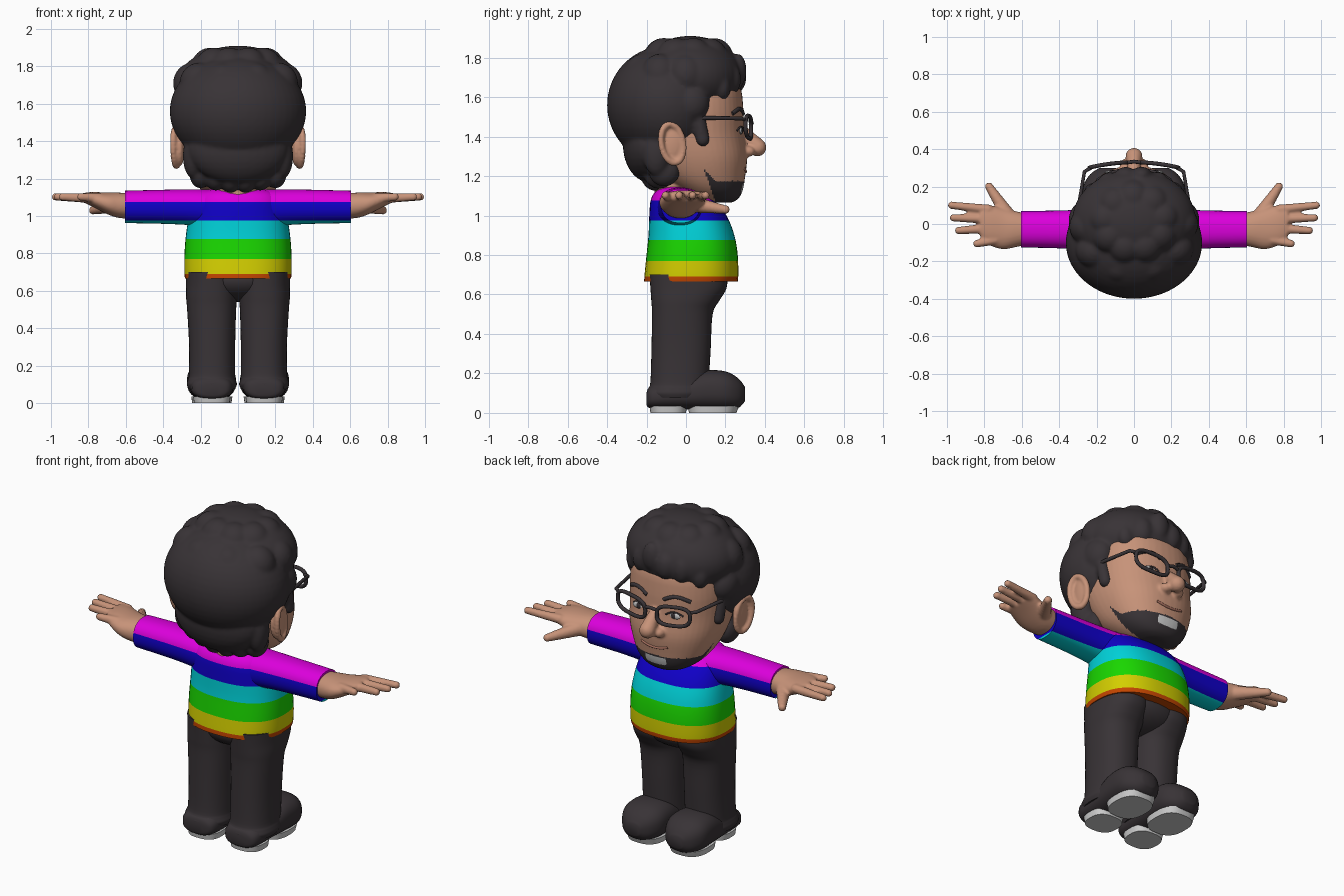
import bpy, bmesh, math
from mathutils import Matrix, Vector
from mathutils.bvhtree import BVHTree

cube = bpy.data.objects.get("Cube")
if cube:
    bpy.data.objects.remove(cube, do_unlink=True)


def material(name, *rgb):
    m = bpy.data.materials.new(name)
    m.use_nodes = True
    m.diffuse_color = (*rgb, 1)
    m.node_tree.nodes["Principled BSDF"].inputs["Base Color"].default_value = (*rgb, 1)
    return m


skin = material("skin", .57, .29, .19)
dark = material("charcoal", .04, .033, .037)
grey = material("light_grey", .6, .6, .6)
lip = material("lip", .4, .17, .12)
knit = [material("red_orange", .55, .06, 0), material("yellow", .65, .62, 0),
        material("green", .01, .68, 0), material("cyan", 0, .65, .7),
        material("blue", .005, 0, .58), material("magenta", .72, 0, .72)]


def ball(bm, c, r, seg=24):
    """Ellipsoid with centre c and radii r."""
    bmesh.ops.create_uvsphere(bm, u_segments=seg, v_segments=seg // 2, radius=1,
                              matrix=Matrix.Translation(c) @ Matrix.Diagonal((*r, 1)))


def limb(bm, a, b, ra, rb, n=9):
    """Tapered capsule made of overlapping balls."""
    for i in range(n):
        t = i / (n - 1)
        r = ra + (rb - ra) * t
        ball(bm, Vector(a).lerp(Vector(b), t), (r, r, r), 16)


def loft(bm, axis, rings, power=2.0, seg=48, steps=4):
    """Skin superellipses; each ring is position, u low, u high, v low, v high."""
    rings = [Vector(r) for r in rings]
    path = []
    for i in range(len(rings) - 1):
        p0, p1, p2 = rings[max(i - 1, 0)], rings[i], rings[i + 1]
        p3 = rings[min(i + 2, len(rings) - 1)]
        for k in range(steps):
            t = k / steps
            path.append(p1 + (p2 - p0) * (t / 2) + (p0 * 2 - p1 * 5 + p2 * 4 - p3) * (t * t / 2)
                        + (p1 * 3 - p0 - p2 * 3 + p3) * (t ** 3 / 2))
    path.append(rings[-1])
    loops = []
    for t, u0, u1, v0, v1 in path:
        loop = []
        for j in range(seg):
            a = math.tau * j / seg
            c, s = math.cos(a), math.sin(a)
            u = (u0 + u1) / 2 + (u1 - u0) / 2 * math.copysign(abs(c) ** (2 / power), c)
            v = (v0 + v1) / 2 + (v1 - v0) / 2 * math.copysign(abs(s) ** (2 / power), s)
            loop.append(bm.verts.new({"x": (t, u, v), "y": (u, t, v), "z": (u, v, t)}[axis]))
        loops.append(loop)
    faces = [bm.faces.new((p[j], p[(j + 1) % seg], q[(j + 1) % seg], q[j]))
             for p, q in zip(loops, loops[1:]) for j in range(seg)]
    faces += [bm.faces.new(loops[0]), bm.faces.new(loops[-1])]
    bmesh.ops.recalc_face_normals(bm, faces=faces)


def bake(obj):
    """Replace an object by its evaluated mesh."""
    dg = bpy.context.evaluated_depsgraph_get()
    mesh = bpy.data.meshes.new_from_object(obj.evaluated_get(dg))
    new = bpy.data.objects.new("part", mesh)
    name = obj.name
    bpy.data.objects.remove(obj, do_unlink=True)
    new.name = name
    bpy.context.collection.objects.link(new)
    return new


def make(name, bm, mats, mirror=False, voxel=0, rule=None):
    mesh = bpy.data.meshes.new(name)
    bm.to_mesh(mesh)
    bm.free()
    obj = bpy.data.objects.new(name, mesh)
    bpy.context.collection.objects.link(obj)
    if mirror:
        obj.modifiers.new("mirror", "MIRROR").use_mirror_merge = False
    if voxel:
        mod = obj.modifiers.new("fuse", "REMESH")
        mod.mode, mod.voxel_size = "VOXEL", voxel
        mod = obj.modifiers.new("soften", "SMOOTH")
        mod.factor, mod.iterations = .5, 4
    obj = bake(obj)
    obj.data.materials.clear()
    for m in mats:
        obj.data.materials.append(m)
    for p in obj.data.polygons:
        p.material_index = rule(p.center) if rule else 0
    bpy.ops.object.select_all(action="DESELECT")
    obj.select_set(True)
    bpy.context.view_layer.objects.active = obj
    bpy.ops.object.shade_smooth_by_angle(angle=math.radians(50))
    return obj


def tube(name, points, radius, mat, closed=False):
    cu = bpy.data.curves.new(name, "CURVE")
    cu.dimensions, cu.bevel_depth, cu.bevel_resolution, cu.use_fill_caps = "3D", radius, 2, True
    sp = cu.splines.new("POLY")
    sp.points.add(len(points) - 1)
    for q, p in zip(sp.points, points):
        q.co = (*p, 1)
    sp.use_cyclic_u = closed
    cu.materials.append(mat)
    obj = bpy.data.objects.new(name, cu)
    bpy.context.collection.objects.link(obj)
    obj = bake(obj)
    for p in obj.data.polygons:
        p.use_smooth = True


# Shoes, soles and trousers
bm = bmesh.new()
loft(bm, "y", [(-.2, .09, .19, .04, .1), (-.17, .035, .245, .022, .14), (0, .02, .26, .018, .18),
               (.1, .012, .27, .015, .215), (.2, .015, .27, .015, .21), (.265, .05, .235, .025, .175),
               (.3, .1, .185, .06, .13)], 2.5)
make("shoes", bm, [dark], mirror=True)
bm = bmesh.new()
loft(bm, "z", [(0, .045, .235, -.18, 0), (.035, .04, .24, -.185, .005)], 2.6, steps=1)
loft(bm, "z", [(0, .035, .245, .015, .255), (.035, .03, .25, .01, .27)], 2.6, steps=1)
make("soles", bm, [grey], mirror=True)
bm = bmesh.new()
loft(bm, "z", [(.075, .015, .265, -.185, .09), (.1, .006, .274, -.2, .11), (.125, .012, .268, -.19, .11),
               (.16, .015, .262, -.18, .115), (.32, .015, .262, -.175, .125), (.5, .01, .272, -.172, .135),
               (.57, .004, .278, -.176, .17), (.63, 0, .278, -.18, .205), (.7, 0, .278, -.185, .21)], 2.3)
make("trouser_legs", bm, [dark], mirror=True)
bm = bmesh.new()
ball(bm, (0, .015, .66), (.265, .195, .12), 32)
make("trouser_seat", bm, [dark])

# Sweater cut into level colour bands
bm = bmesh.new()
loft(bm, "z", [(.665, -.283, .283, -.212, .262), (.7, -.287, .287, -.21, .265), (.8, -.286, .286, -.2, .262),
               (.9, -.278, .278, -.19, .245), (1, -.262, .262, -.186, .205), (1.08, -.235, .235, -.178, .14),
               (1.125, -.19, .19, -.15, .07), (1.147, -.12, .12, -.1, .02)], 2.4)
for s in (1, -1):
    loft(bm, "x", [(s * .1, -.15, .1, .93, 1.14), (s * .25, -.138, .08, .95, 1.142),
                   (s * .4, -.13, .072, .958, 1.14), (s * .605, -.125, .07, .962, 1.135)], 2.3)
bands = (.69, .77, .877, .975, 1.075)
for z in bands:
    bmesh.ops.bisect_plane(bm, geom=bm.verts[:] + bm.edges[:] + bm.faces[:],
                           plane_co=(0, 0, z), plane_no=(0, 0, 1))
make("sweater", bm, knit, rule=lambda c: sum(c.z > z for z in bands))

# Hands with four fingers and a thumb
bm = bmesh.new()
loft(bm, "x", [(.57, -.11, .055, .985, 1.12), (.64, -.125, .07, .99, 1.125), (.7, -.135, .085, 1.01, 1.125),
               (.77, -.115, .1, 1.045, 1.128), (.82, -.08, .1, 1.07, 1.125)], 2.2)
for x, y, tip_x, tip_y in ((.78, .078, .975, .1), (.8, .028, .965, .033),
                           (.79, -.025, .938, -.035), (.74, -.085, .84, -.105)):
    limb(bm, (x, y, 1.095), (tip_x, tip_y, 1.102), .027, .021, 12)
limb(bm, (.67, .04, 1.055), (.775, .2, 1.03), .042, .023)
make("hands", bm, [skin], mirror=True, voxel=.008)

# Head with neck, nose and ears
bm = bmesh.new()
loft(bm, "z", [(1.065, -.07, .07, .1, .23), (1.085, -.13, .13, .04, .265), (1.13, -.19, .19, -.04, .288),
               (1.2, -.235, .235, -.13, .3), (1.3, -.268, .268, -.2, .31), (1.42, -.282, .282, -.25, .295),
               (1.55, -.285, .285, -.25, .29), (1.66, -.26, .26, -.22, .27), (1.76, -.17, .17, -.14, .18)], 2.25)
limb(bm, (0, -.03, 1.08), (0, -.04, 1.25), .13, .13, 6)
limb(bm, (0, .275, 1.44), (0, .362, 1.345), .028, .046)
for s in (1, -1):
    ball(bm, (s * .042, .315, 1.325), (.033, .035, .028))
    ball(bm, (s * .312, -.07, 1.365), (.028, .062, .1))
    for i in range(28):
        a = math.tau * i / 28
        y = .056 * math.cos(a) - .012 * math.sin(a)
        ball(bm, (s * (.333 - y * .25), -.07 + y, 1.365 + .098 * math.sin(a)), (.018,) * 3, 12)


def face_paint(c):
    if abs(c.x) < .065 and 1.12 < c.z < 1.165 and c.y > .2:
        return 2
    front = c.y > .09 + max(0, 1.24 - c.z) * .35
    return int(front and c.z < max(1.175, 1.25 - (c.y - .08) * 1.1))


head = make("head", bm, [skin, dark, grey], voxel=.008, rule=face_paint)
tree = BVHTree.FromPolygons([v.co for v in head.data.vertices], [p.vertices for p in head.data.polygons])


def on_face(x, z, lift=0):
    hit = tree.ray_cast(Vector((x, 1, z)), Vector((0, -1, 0)))[0]
    return Vector((x, hit.y + lift, z))


# Eyes, brows and mouth
for s, side in ((1, "left"), (-1, "right")):
    for name, size, lift, mat in (("eye", (.042, .008, .019), 0, grey), ("iris", (.015, .006, .016), .005, dark)):
        bm = bmesh.new()
        ball(bm, on_face(s * .115, 1.43, lift), size)
        make(side + "_" + name, bm, [mat])
    arc = [on_face(s * (.055 + .14 * i / 8), 1.515 + .025 * math.sin(math.pi * i / 8)) for i in range(9)]
    tube(side + "_brow", arc, .011, dark)
    arc = [on_face(s * (.068 + .095 * i / 8), 1.43 + .02 * math.sin(math.pi * i / 8), .003) for i in range(9)]
    tube(side + "_upper_lid", arc, .005, dark)
smile = [on_face(.085 * t / 6, 1.222 + .016 * (t / 6) ** 2) for t in range(-6, 7)]
tube("mouth", smile, .007, lip)

# Glasses
for s, side in ((1, "left"), (-1, "right")):
    rim = []
    for i in range(32):
        a = math.tau * i / 32
        c, d = math.cos(a), math.sin(a)
        x = .138 + .1 * math.copysign(abs(c) ** .65, c)
        z = 1.447 + .056 * math.copysign(abs(d) ** .7, d) + (x - .138) * .1
        rim.append((s * x, .33 - .5 * x * x, z))
    tube(side + "_lens_rim", rim, .011, dark, True)
    tube(side + "_temple", [(s * .23, .3, 1.485), (s * .265, .28, 1.492), (s * .295, .1, 1.495),
                            (s * .31, -.05, 1.48)], .01, dark)
tube("glasses_bridge", [(-.045, .327, 1.46), (0, .334, 1.468), (.045, .327, 1.46)], .01, dark)

# Hair: main mass, crown lumps, curls at the brow and nape, sideburns
bm = bmesh.new()
ball(bm, (0, -.1, 1.56), (.365, .3, .3), 48)
ball(bm, (0, .02, 1.7), (.33, .27, .21), 48)
ball(bm, (0, -.19, 1.36), (.27, .13, .19), 32)
for i in range(9):
    a = math.tau * (i + .3) / 9
    ball(bm, (.245 * math.cos(a), -.04 + .19 * math.sin(a), 1.71), (.105, .1, .11))
    ball(bm, (.15 * math.cos(a), .01 + .13 * math.sin(a), 1.8), (.1, .1, .1))
for x, z, h in ((-.21, 1.65, .07), (-.13, 1.69, .08), (-.045, 1.7, .075), (.04, 1.735, .085),
                (.125, 1.69, .075), (.205, 1.65, .07)):
    ball(bm, (x, .265 - x * x * 2, z), (.055, .045, h))
for x in (-.2, -.12, -.04, .04, .12, .2):
    ball(bm, (x, -.15 + x * x, 1.195 + abs(x) * .15), (.06, .08, .078))
for s in (1, -1):
    ball(bm, (s * .27, .02, 1.57), (.08, .1, .1))
    ball(bm, (s * .24, -.15, 1.32), (.055, .07, .12))
    limb(bm, (s * .278, .06, 1.52), (s * .272, .085, 1.385), .035, .036)
make("hair", bm, [dark], voxel=.011)
